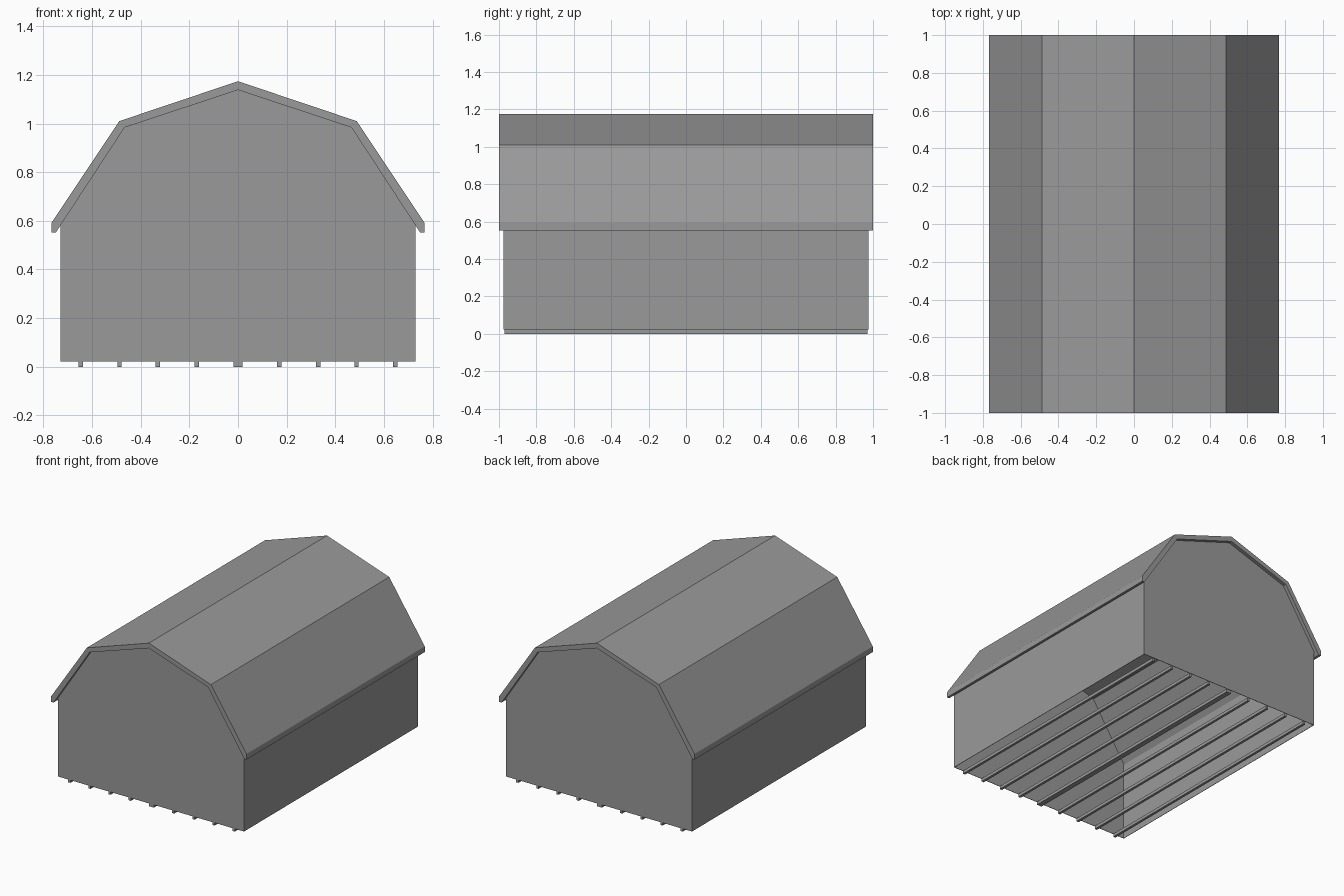
import bpy

if "Cube" in bpy.data.objects:
    bpy.data.objects.remove(bpy.data.objects["Cube"])

# Dark grey for every part
grey = bpy.data.materials.new("dark_grey")
grey.diffuse_color = (0.32, 0.32, 0.32, 1.0)
grey.use_nodes = True
grey.node_tree.nodes["Principled BSDF"].inputs["Base Color"].default_value = grey.diffuse_color


def make_mesh(name, verts, faces):
    mesh = bpy.data.meshes.new(name)
    mesh.from_pydata(verts, [], faces)
    mesh.materials.append(grey)
    obj = bpy.data.objects.new(name, mesh)
    bpy.context.collection.objects.link(obj)
    return obj


def extrude(name, profile, y0, y1):
    """Extrude a counter-clockwise (x, z) outline from y0 to y1."""
    n = len(profile)
    verts = [(x, y, z) for y in (y0, y1) for x, z in profile]
    faces = [tuple(range(n)), tuple(range(2 * n - 1, n - 1, -1))]
    faces += [(i, i + n, (i + 1) % n + n, (i + 1) % n) for i in range(n)]
    return make_mesh(name, verts, faces)


def rect(x0, x1, z0, z1):
    return [(x0, z0), (x1, z0), (x1, z1), (x0, z1)]


def mirrored(half):
    """Right half from bottom to ridge, completed with the left half."""
    return half + [(-x, z) for x, z in reversed(half) if x > 0]


BASE, WALL_X, WALL_Y, SHEET = 0.022, 0.73, 0.975, 0.003

# Gambrel roof: hollow shell with a constant section
outer = mirrored([(0.767, 0.552), (0.767, 0.592), (0.488, 1.01), (0.0, 1.174)])
inner = mirrored([(0.749, 0.552), (0.466, 0.984), (0.0, 1.138)])
extrude("gambrel_roof", outer + inner[::-1], -1.0, 1.0)

# Gable end sheets, tucked under the roof
gable = mirrored([(WALL_X, BASE), (WALL_X, 0.581), (0.466, 0.984), (0.0, 1.138)])
extrude("front_gable", gable, -WALL_Y, -WALL_Y + SHEET)
extrude("back_gable", gable, WALL_Y - SHEET, WALL_Y)

# Side wall sheets; the floor is open
side_y = WALL_Y - SHEET
extrude("right_wall", rect(WALL_X - SHEET, WALL_X, BASE, 0.581), -side_y, side_y)
extrude("left_wall", rect(-WALL_X, -WALL_X + SHEET, BASE, 0.581), -side_y, side_y)

# Floor runners: a wide one in the centre and four narrow ones per side
extrude("centre_runner", rect(-0.019, 0.019, 0.0, BASE), -0.971, 0.971)
for i, x in enumerate((0.17, 0.33, 0.487, 0.646)):
    for side, s in (("right", 1), ("left", -1)):
        extrude(f"{side}_runner_{i + 1}",
                rect(s * x - 0.009, s * x + 0.009, 0.0, BASE), -0.971, 0.971)
